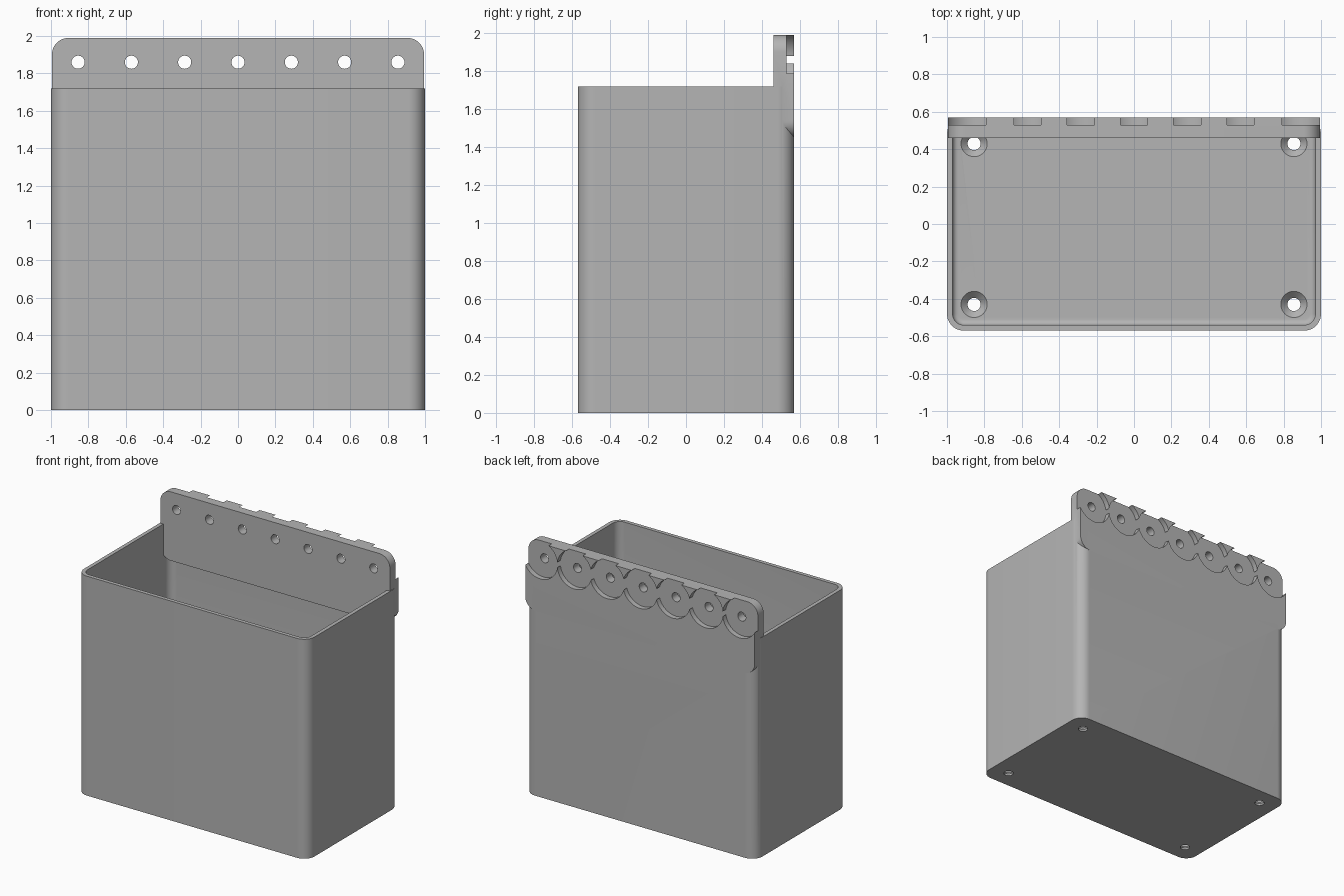
import bpy, bmesh
from math import pi, sin, cos

cube = bpy.data.objects.get("Cube")
if cube:
    bpy.data.objects.remove(cube, do_unlink=True)

W, D, H = 1.0, 0.57, 1.72            # half width, half depth, bin height
WALL, FLOOR, CORNER = 0.03, 0.05, 0.09
TOP, HOLE_Z, PITCH = 1.99, 1.86, 0.285

grey = bpy.data.materials.new("plain grey")
grey.use_nodes = True
grey.diffuse_color = (0.46, 0.46, 0.46, 1)
grey.node_tree.nodes["Principled BSDF"].inputs["Base Color"].default_value = (0.46, 0.46, 0.46, 1)


def rounded(hw, hh, r, cy=0.0, n=12):
    """Outline of a rounded rectangle."""
    pts = []
    for k, (sx, sy) in enumerate([(1, 1), (-1, 1), (-1, -1), (1, -1)]):
        for i in range(n + 1):
            a = (k + i / n) * pi / 2
            pts.append((sx * (hw - r) + r * cos(a), cy + sy * (hh - r) + r * sin(a)))
    return pts


def circle(cx, cy, r, n=48):
    return [(cx + r * cos(2 * pi * i / n), cy + r * sin(2 * pi * i / n)) for i in range(n)]


def loft(name, layers, along_y=False):
    """Closed solid through (outline, level) layers, stacked along z or y."""
    bm = bmesh.new()
    rings = [[bm.verts.new((u, t, v) if along_y else (u, v, t)) for u, v in pts]
             for pts, t in layers]
    for a, b in zip(rings, rings[1:]):
        for i in range(len(a)):
            j = (i + 1) % len(a)
            bm.faces.new((a[i], a[j], b[j], b[i]))
    bm.faces.new(rings[0])
    bm.faces.new(rings[-1])
    bmesh.ops.recalc_face_normals(bm, faces=bm.faces)
    mesh = bpy.data.meshes.new(name)
    bm.to_mesh(mesh)
    bm.free()
    mesh.materials.append(grey)
    ob = bpy.data.objects.new(name, mesh)
    bpy.context.collection.objects.link(ob)
    return ob


def combine(target, tool, operation="DIFFERENCE"):
    """Apply a boolean and discard the tool."""
    tool.hide_render = True
    mod = target.modifiers.new("combine", "BOOLEAN")
    mod.operation, mod.solver, mod.object = operation, "EXACT", tool
    bpy.context.view_layer.objects.active = target
    bpy.ops.object.modifier_apply(modifier=mod.name)
    bpy.data.objects.remove(tool, do_unlink=True)


# Bin shell, hollowed with a softly filleted floor
bin_body = loft("bin_body", [(rounded(W, D, CORNER), 0), (rounded(W, D, CORNER), H)])
fillet = 0.03
cavity = []
for i in range(6):
    a = i / 5 * pi / 2
    inset = WALL + fillet * (1 - sin(a))
    cavity.append((rounded(W - inset, D - inset, CORNER - inset), FLOOR + fillet * (1 - cos(a))))
cavity.append((rounded(W - WALL, D - WALL, CORNER - WALL), H + 0.1))
combine(bin_body, loft("cavity_cutter", cavity))

# Countersunk screw holes in the floor
for x in (-0.855, 0.855):
    for y in (-0.43, 0.43):
        screw = [(circle(x, y, r), z) for r, z in
                 ((0.035, -0.1), (0.035, 0.015), (0.07, FLOOR), (0.07, FLOOR + 0.03))]
        combine(bin_body, loft("screw_cutter", screw))

# Mounting plate rising from the back wall
z0 = 1.45
outline = rounded(0.995, (TOP - z0) / 2, CORNER, (TOP + z0) / 2)
plate = loft("mounting_plate", [(outline, 0.46), (outline, D)], True)
combine(bin_body, plate, "UNION")

# Row of through holes, each in a round recess on the back
for i in range(-3, 4):
    x = i * PITCH
    shift = 0.01 * (i == 3) - 0.01 * (i == -3)
    recess = circle(x + shift, HOLE_Z, 0.149)
    hole = circle(x, HOLE_Z, 0.035)
    combine(bin_body, loft("recess_cutter", [(recess, 0.53), (recess, 0.7)], True))
    combine(bin_body, loft("hole_cutter", [(hole, 0.4), (hole, 0.7)], True))

# Smooth the rounded corners, keep edges crisp
bpy.ops.object.select_all(action="DESELECT")
bin_body.select_set(True)
bpy.context.view_layer.objects.active = bin_body
bpy.ops.object.shade_smooth_by_angle(angle=pi / 6)
